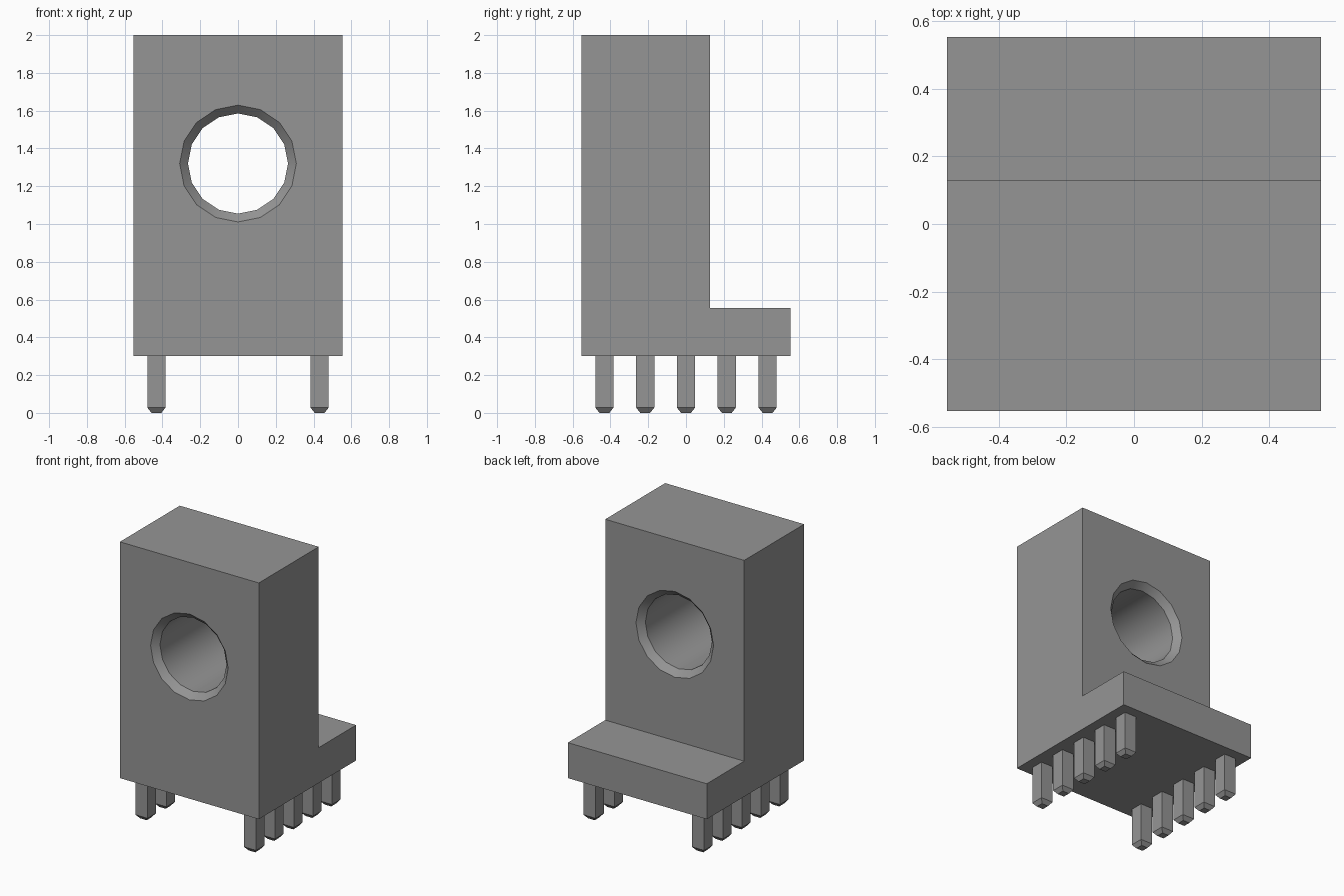
import bpy, bmesh, math
from mathutils import Matrix, Vector

cube = bpy.data.objects.get("Cube")
if cube:
    bpy.data.objects.remove(cube, do_unlink=True)

grey = bpy.data.materials.new("mid grey")
grey.use_nodes = True
colour = (0.3, 0.3, 0.3, 1)
grey.diffuse_color = colour
grey.node_tree.nodes["Principled BSDF"].inputs["Base Color"].default_value = colour

HALF = 0.553        # half the square footprint
BASE, STEP, TOP = 0.3, 0.555, 2.0
BACK = 0.128        # rear face of the tall block
HOLE_Z, HOLE_R, BEVEL = 1.32, 0.265, 0.044
PIN_W, PIN_TIP, TIP_H = 0.048, 0.026, 0.028


def make_object(name, bm):
    bmesh.ops.recalc_face_normals(bm, faces=bm.faces[:])
    mesh = bpy.data.meshes.new(name)
    bm.to_mesh(mesh)
    bm.free()
    mesh.materials.append(grey)
    obj = bpy.data.objects.new(name, mesh)
    bpy.context.collection.objects.link(obj)
    return obj


def loft(name, rings):
    """Skin a list of equally sized point rings and cap both ends."""
    bm = bmesh.new()
    loops = [[bm.verts.new(p) for p in ring] for ring in rings]
    n = len(loops[0])
    for a, b in zip(loops, loops[1:]):
        for i in range(n):
            j = (i + 1) % n
            bm.faces.new((a[i], a[j], b[j], b[i]))
    bm.faces.new(loops[0][::-1])
    bm.faces.new(loops[-1])
    return make_object(name, bm)


# L-shaped body extruded across the width
profile = [(-HALF, BASE), (HALF, BASE), (HALF, STEP),
           (BACK, STEP), (BACK, TOP), (-HALF, TOP)]
body = loft("body", [[(x, y, z) for y, z in profile] for x in (-HALF, HALF)])


# Sixteen-sided through hole, countersunk at both ends
def circle(y, r):
    steps = [math.tau * i / 16 for i in range(16)]
    return [(r * math.sin(a), y, HOLE_Z + r * math.cos(a)) for a in steps]


EXTRA = 0.02        # cutter overshoot beyond each face
cutter = loft("hole_cutter", [
    circle(-HALF - EXTRA, HOLE_R + BEVEL + EXTRA),
    circle(-HALF + BEVEL, HOLE_R),
    circle(BACK - BEVEL, HOLE_R),
    circle(BACK + EXTRA, HOLE_R + BEVEL + EXTRA)])
cutter.hide_render = True

bpy.ops.object.select_all(action="DESELECT")
bpy.context.view_layer.objects.active = body
body.select_set(True)
cut = body.modifiers.new("hole", "BOOLEAN")
cut.operation = "DIFFERENCE"
cut.solver = "EXACT"
cut.object = cutter
bpy.ops.object.modifier_apply(modifier=cut.name)
bpy.data.objects.remove(cutter, do_unlink=True)
bpy.ops.object.shade_smooth_by_angle(angle=math.radians(30))


# Two rows of five square pins with tapered tips
def square(x, y, z, w):
    return [(x + sx * w, y + sy * w, z)
            for sx, sy in ((-1, -1), (1, -1), (1, 1), (-1, 1))]


for side, x in (("right", -0.432), ("left", 0.432)):
    for i in range(5):
        y = (i - 2) * 0.216
        loft(f"{side}_pin_{i + 1}", [square(x, y, 0, PIN_TIP),
                                     square(x, y, TIP_H, PIN_W),
                                     square(x, y, BASE, PIN_W)])
